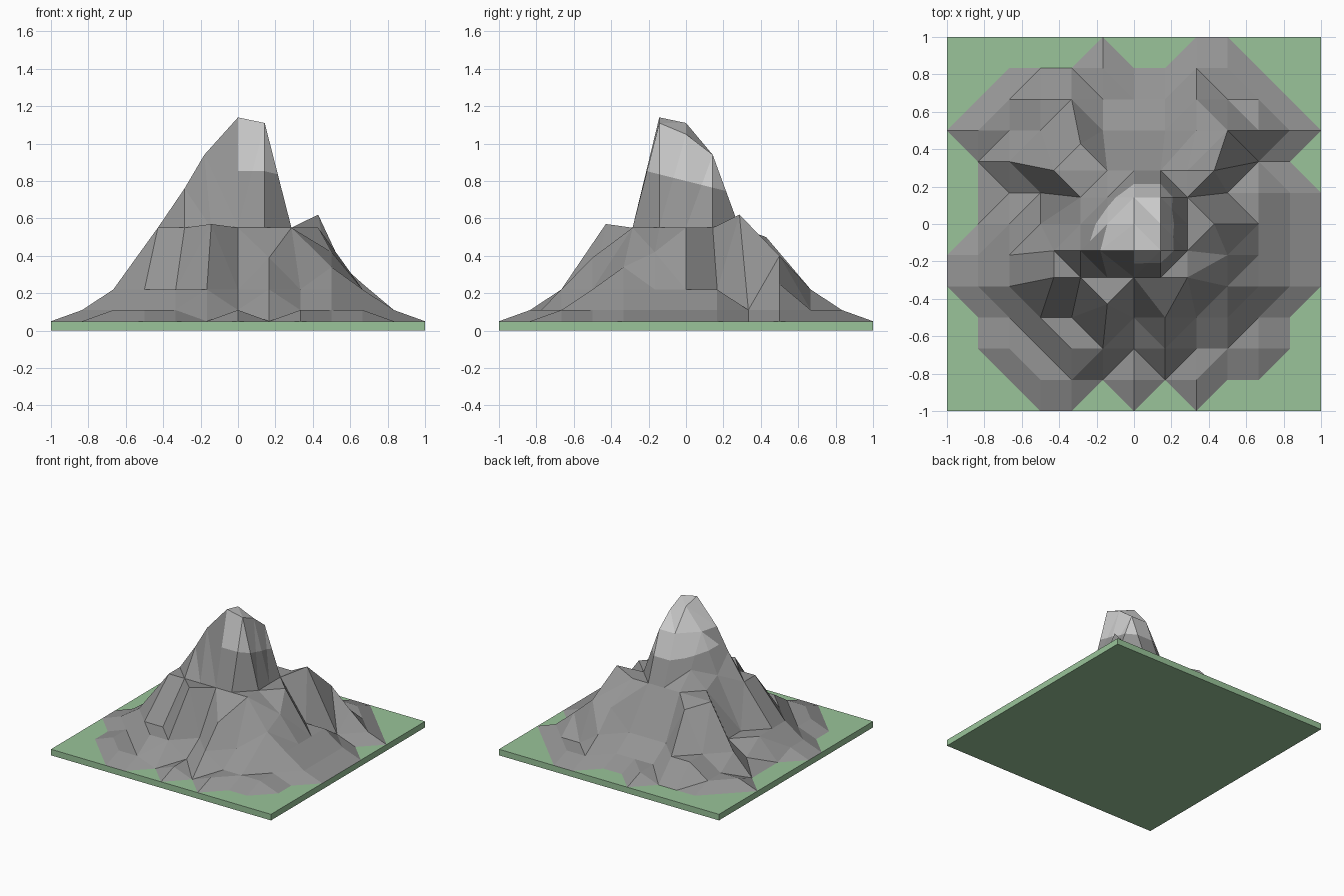
import bpy, bmesh

if "Cube" in bpy.data.objects:
    bpy.data.objects.remove(bpy.data.objects["Cube"])

def material(name, rgb):
    m = bpy.data.materials.new(name)
    m.diffuse_color = (*rgb, 1)
    m.use_nodes = True
    m.node_tree.nodes["Principled BSDF"].inputs["Base Color"].default_value = m.diffuse_color
    return m

# Grass plate
PLATE = 0.05
bpy.ops.mesh.primitive_cube_add(size=1, location=(0, 0, PLATE / 2))
plate = bpy.context.object
plate.name = "grass_plate"
plate.scale = (2, 2, PLATE)
plate.data.materials.append(material("grass", (0.32, 0.55, 0.32)))

# Contour outlines in grid steps (one step = 1/6), foot to shoulder
FOOT = [(5, 3), (4, 4), (3, 5), (2, 5), (1, 4), (0, 4), (-1, 5), (-2, 4), (-4, 4),
        (-5, 3), (-4, 2), (-4, 0), (-5, -1), (-5, -2), (-4, -3), (-4, -4), (-3, -5),
        (-2, -5), (-1, -4), (0, -5), (1, -4), (2, -5), (3, -4), (4, -4), (4, -3),
        (5, -2), (5, 1), (4, 2)]
SLOPE = [(4, 3), (3, 3), (2, 4), (1, 3), (-1, 3), (-2, 4), (-3, 4), (-3, 3), (-4, 2),
         (-3, 1), (-4, 0), (-4, -2), (-3, -3), (-2, -4), (-1, -4), (0, -3), (1, -4),
         (2, -3), (3, -3), (4, -2), (4, 1), (3, 1), (3, 2)]
SHOULDER = [(3, 0), (2, 1), (3, 2), (-1, 2), (-2, 3), (-3, 2), (-2, 1), (-2, 0),
            (-3, -1), (-3, -2), (-2, -2), (-1, -3), (-1, -2), (2, -2), (2, -1)]
CONTOURS = (FOOT, SLOPE, SHOULDER)
HEIGHTS = (PLATE, 0.11, 0.22, 0.55)
# Summit, side peaks and the ridges running down from them
PEAKS = {(0, -1): 1.14, (1, -1): 1.11, (0, 0): 1.11, (1, 0): 1.05, (-1, 0): 0.94,
         (-1, -1): 0.94, (0, 1): 0.94, (1, 1): 0.94, (-2, -1): 0.76, (-2, 0): 0.62,
         (-1, 1): 0.68, (3, 2): 0.62, (4, 3): 0.25, (3, 3): 0.40, (2, 3): 0.38,
         (-2, 3): 0.50, (-1, -3): 0.57, (1, -3): 0.39, (3, -1): 0.42, (3, -2): 0.34}

def inside(p, poly):
    """True if the point lies in or on the outline."""
    x, y = p
    hit = False
    for (ax, ay), (bx, by) in zip(poly, poly[1:] + poly[:1]):
        cross = (bx - ax) * (y - ay) - (by - ay) * (x - ax)
        if cross == 0 and min(ax, bx) <= x <= max(ax, bx) and min(ay, by) <= y <= max(ay, by):
            return True
        if (ay > y) != (by > y) and x < ax + (y - ay) * (bx - ax) / (by - ay):
            hit = not hit
    return hit

# Mountain vertices: shoulder and above are drawn in toward the middle
bm = bmesh.new()
grid = {}
for i in range(-6, 7):
    for j in range(-6, 7):
        level = sum(inside((i, j), c) for c in CONTOURS)
        pull = 1 / 7 if level == 3 else 1 / 6
        z = PEAKS.get((i, j), HEIGHTS[level])
        grid[i, j] = bm.verts.new((i * pull, j * pull, z))
grid[-1, -1].co.x = -0.18

# Split each cell along its flatter diagonal, leaving out the flat ground
for i in range(-6, 6):
    for j in range(-6, 6):
        a, b, c, d = (grid[k] for k in ((i, j), (i + 1, j), (i + 1, j + 1), (i, j + 1)))
        if abs(a.co.z - c.co.z) < abs(b.co.z - d.co.z):
            tris = (a, b, c), (a, c, d)
        else:
            tris = (a, b, d), (b, c, d)
        for t in tris:
            if max(v.co.z for v in t) > PLATE + 0.01:
                bm.faces.new(t)

# Cut along the snow line, which dips toward the back
SNOW, DIP = 0.80, 0.25
bmesh.ops.bisect_plane(bm, geom=bm.verts[:] + bm.edges[:] + bm.faces[:],
                       plane_co=(0, 0, SNOW), plane_no=(0, DIP, 1))

def is_snow(f):
    """Above the snow line, except on the bare front left ridge."""
    m = f.calc_center_median()
    return m.z + DIP * m.y > SNOW and not (m.x < -0.07 and m.y < -0.08)

def make_part(name, keep, mat):
    """Copy the chosen faces of the terrain into their own object."""
    part = bm.copy()
    bmesh.ops.delete(part, geom=[f for f in part.faces if not keep(f)], context='FACES')
    bmesh.ops.delete(part, geom=[v for v in part.verts if not v.link_faces], context='VERTS')
    mesh = bpy.data.meshes.new(name)
    part.to_mesh(mesh)
    part.free()
    mesh.materials.append(mat)
    bpy.context.collection.objects.link(bpy.data.objects.new(name, mesh))

make_part("mountain", lambda f: not is_snow(f), material("rock", (0.30, 0.30, 0.30)))
make_part("snow_cap", is_snow, material("snow", (0.52, 0.52, 0.52)))
bm.free()
